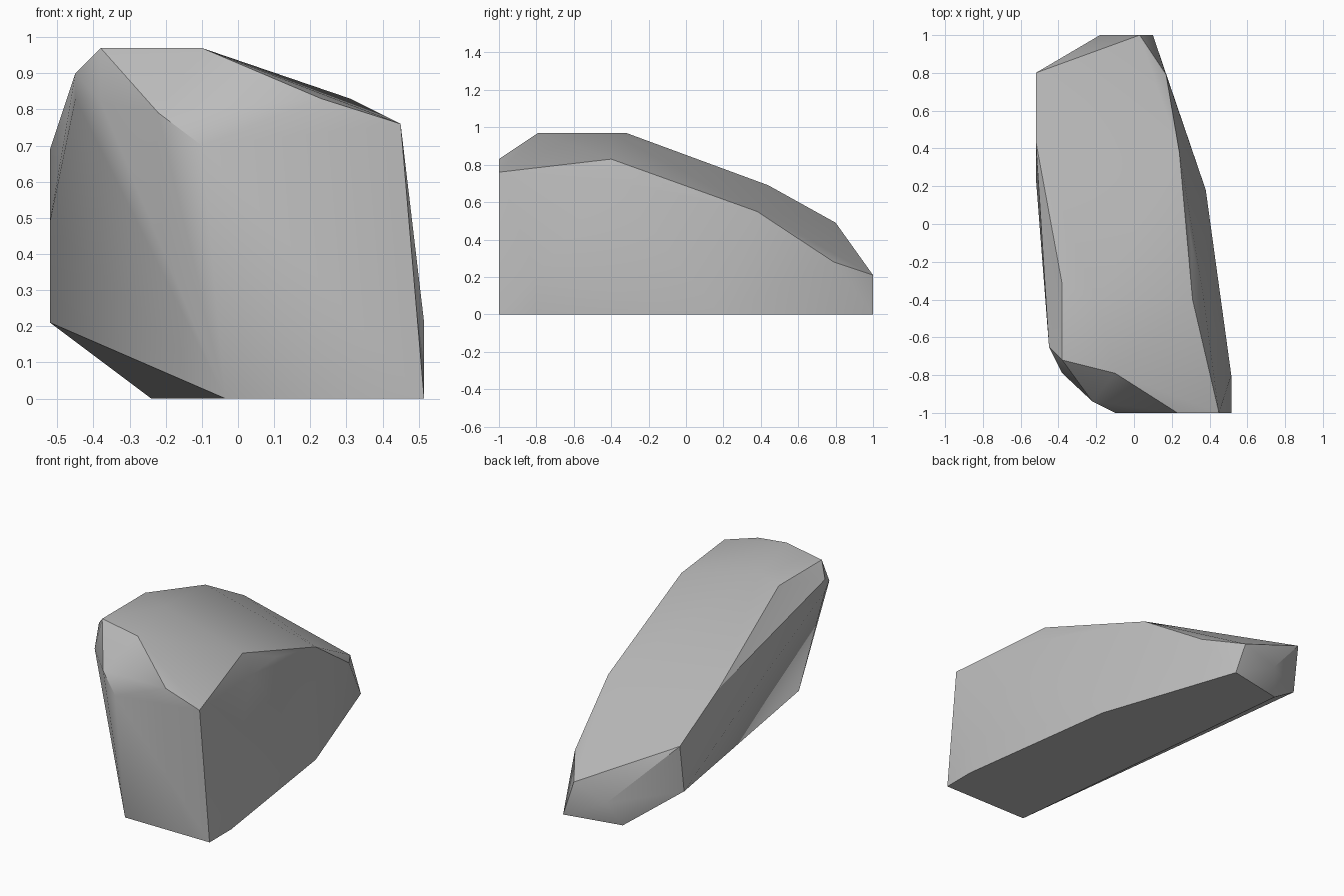
import bpy
import bmesh
from math import radians

default_cube = bpy.data.objects.get("Cube")
if default_cube:
    bpy.data.objects.remove(default_cube, do_unlink=True)


def make_material(name, color):
    """Flat matte colour for both the viewport and the render."""
    material = bpy.data.materials.new(name)
    material.use_nodes = True
    material.diffuse_color = color
    shader = material.node_tree.nodes["Principled BSDF"]
    shader.inputs["Base Color"].default_value = color
    shader.inputs["Roughness"].default_value = 1
    return material


def make_hull(name, corner_groups, material, smooth_angle):
    """Wrap a convex skin around the corners and merge its coplanar faces."""
    bm = bmesh.new()
    for group in corner_groups:
        for corner in group:
            bm.verts.new(corner)
    result = bmesh.ops.convex_hull(bm, input=bm.verts[:])
    inner = {item for item in result["geom_interior"] + result["geom_unused"]
             if isinstance(item, bmesh.types.BMVert)}
    bmesh.ops.delete(bm, geom=list(inner), context="VERTS")
    bmesh.ops.dissolve_limit(bm, angle_limit=radians(1),
                             verts=bm.verts[:], edges=bm.edges[:])
    bmesh.ops.recalc_face_normals(bm, faces=bm.faces[:])

    mesh = bpy.data.meshes.new(name)
    bm.to_mesh(mesh)
    bm.free()
    mesh.materials.append(material)
    rock = bpy.data.objects.new(name, mesh)
    bpy.context.scene.collection.objects.link(rock)

    # Soft facets with crisp main ridges
    bpy.ops.object.select_all(action="DESELECT")
    rock.select_set(True)
    bpy.context.view_layer.objects.active = rock
    bpy.ops.object.shade_smooth_by_angle(angle=radians(smooth_angle))
    return rock


# Flat base outline
base = [(x, y, 0) for x, y in (
    (-.035, -1), (.515, -1), (.515, -.8), (.38, .18),
    (.17, .8), (.1, 1), (-.24, .93))]

# Top plateau
plateau = [(x, y, .97) for x, y in (
    (-.38, -.72), (-.1, -.79), (-.2, -.4), (-.38, -.32))]

# Rim of the tall front wall
front_rim = [(.45, -1, .76), (.23, -1, .83), (-.1, -1, .7),
             (-.22, -.94, .79), (-.38, -.79, .82)]

# Long ridge falling towards the back, and the bulge beside it
long_ridge = [(.515, -.8, .21), (.37, -.4, .72), (.31, -.4, .83),
              (.3, -.07, .68), (.24, .38, .55), (.17, .79, .28)]

# Overhanging flank
flank = [(-.45, -.65, .9), (-.45, -.65, .83), (-.52, .25, .49),
         (-.52, .44, .69), (-.52, .8, .49), (-.52, .76, .21)]

# Low back tip
back_tip = [(.03, 1, .21), (-.18, 1, .14)]

stone_grey = make_material("stone grey", (.5, .5, .5, 1))
make_hull("boulder", [base, plateau, front_rim, long_ridge, flank, back_tip],
          stone_grey, 30)
